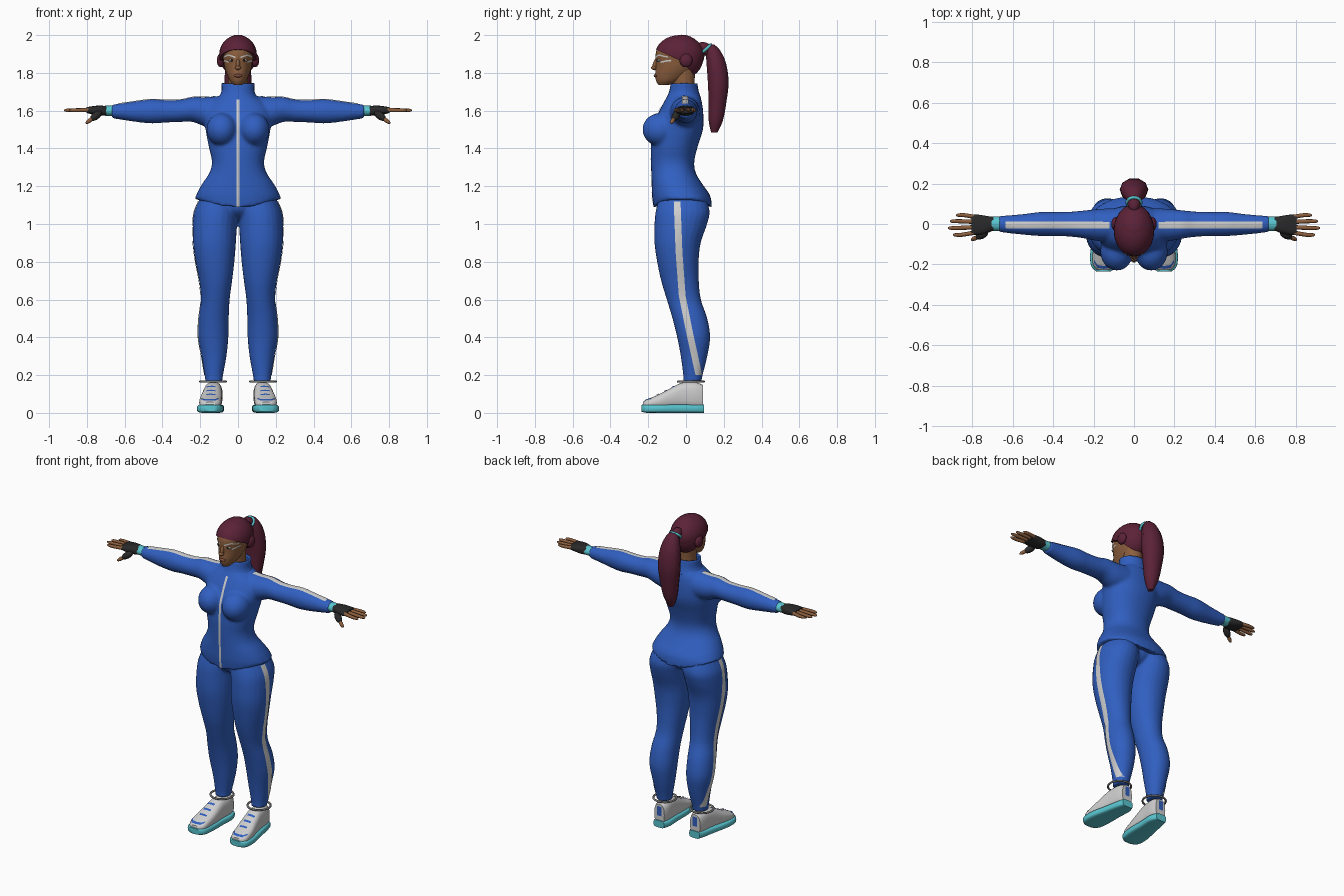
import bpy, bmesh, math
from mathutils import Vector, Matrix, Euler
from mathutils.bvhtree import BVHTree

cube = bpy.data.objects.get("Cube")
if cube:
    bpy.data.objects.remove(cube)


def material(name, r, g, b):
    m = bpy.data.materials.new(name)
    m.use_nodes = True
    m.diffuse_color = (r, g, b, 1)
    m.node_tree.nodes["Principled BSDF"].inputs["Base Color"].default_value = (r, g, b, 1)
    return m


BLUE = material("track_blue", .03, .115, .53)
WHITE = material("off_white", .62, .62, .62)
AQUA = material("turquoise", .1, .56, .63)
SKIN = material("brown_skin", .263, .114, .048)
LIP = material("lip_brown", .2, .07, .04)
HAIR = material("wine_hair", .105, .016, .038)
BLACK = material("glove_black", .022, .022, .022)
GREY = material("ring_grey", .2, .2, .2)


def smooth_rows(rows, sub):
    # Catmull-Rom interpolation between section rows
    out = []
    for i in range(len(rows) - 1):
        quad = [rows[max(i - 1, 0)], rows[i], rows[i + 1], rows[min(i + 2, len(rows) - 1)]]
        for k in range(sub):
            t = k / sub
            out.append([.5 * (2 * b + (c - a) * t + (2 * a - 5 * b + 4 * c - d) * t * t
                              + (3 * b - a - 3 * c + d) * t ** 3) for a, b, c, d in zip(*quad)])
    return out + [rows[-1]]


def loft(bm, rows, axis="z", side=1, n=24, power=2, sub=4, caps=True):
    # each row: position along axis, then min and max of the two cross directions
    rings = []
    for t, a0, a1, b0, b1 in smooth_rows(rows, sub):
        ring = []
        for k in range(n):
            w = 2 * math.pi * k / n
            c, s = (math.copysign(abs(f) ** (2 / power), f) for f in (math.cos(w), math.sin(w)))
            a, b = (a0 + a1) / 2 + c * (a1 - a0) / 2, (b0 + b1) / 2 + s * (b1 - b0) / 2
            x, y, z = {"z": (a, b, t), "x": (t, a, b), "y": (a, t, b)}[axis]
            ring.append(bm.verts.new((x * side, y, z)))
        rings.append(ring)
    for lo, hi in zip(rings, rings[1:]):
        for k in range(n):
            bm.faces.new((lo[k], lo[(k + 1) % n], hi[(k + 1) % n], hi[k]))
    if caps:
        bm.faces.new(rings[0])
        bm.faces.new(rings[-1])


def blob(bm, center, radii, rot=(0, 0, 0)):
    mat = Matrix.LocRotScale(Vector(center), Euler(rot), Vector(radii))
    return bmesh.ops.create_uvsphere(bm, u_segments=24, v_segments=16, radius=1, matrix=mat)


def finish(bm, name, mat, mirror=False, sharp=50):
    bmesh.ops.recalc_face_normals(bm, faces=bm.faces)
    me = bpy.data.meshes.new(name)
    bm.to_mesh(me)
    bm.free()
    me.materials.append(mat)
    me.shade_smooth()
    me.set_sharp_from_angle(angle=math.radians(sharp))
    ob = bpy.data.objects.new(name, me)
    bpy.context.scene.collection.objects.link(ob)
    if mirror:
        ob.modifiers.new("mirror", "MIRROR").use_mirror_merge = False
    return ob


def fuse(ob, size=.009, rounds=6):
    m = ob.modifiers.new("fuse", "REMESH")
    m.mode, m.voxel_size, m.use_smooth_shade = "VOXEL", size, True
    s = ob.modifiers.new("soften", "SMOOTH")
    s.factor, s.iterations = .5, rounds


def loft_part(name, mat, rows, axis="z", mirror=False, **kw):
    bm = bmesh.new()
    loft(bm, rows, axis, **kw)
    return finish(bm, name, mat, mirror)


def blob_part(name, mat, center, radii, rot=(0, 0, 0), mirror=False):
    bm = bmesh.new()
    blob(bm, center, radii, rot)
    return finish(bm, name, mat, mirror)


def ring_part(name, mat, center, radius, tube, rot=(0, 0, 0), mirror=False):
    bm = bmesh.new()
    rows = [[Vector((radius + tube * math.cos(v * math.pi / 4), 0, tube * math.sin(v * math.pi / 4)))
             for v in range(8)] for u in range(32)]
    place = Matrix.Translation(center) @ Euler(rot).to_matrix().to_4x4()
    vs = [[bm.verts.new(place @ (Matrix.Rotation(u * math.pi / 16, 4, "Z") @ p)) for p in row]
          for u, row in enumerate(rows)]
    for u in range(32):
        for v in range(8):
            w, q = (u + 1) % 32, (v + 1) % 8
            bm.faces.new((vs[u][v], vs[w][v], vs[w][q], vs[u][q]))
    return finish(bm, name, mat, mirror)


def ribbon(name, mat, target, path, half, ray, mirror=True, steps=10, lift=.0035):
    # thin strip laid onto the target's surface
    bpy.context.view_layer.update()
    tree = BVHTree.FromObject(target, bpy.context.evaluated_depsgraph_get())
    half, ray = Vector(half), Vector(ray)
    bm, last = bmesh.new(), None
    pts = [Vector(a).lerp(Vector(b), k / steps) for a, b in zip(path, path[1:]) for k in range(steps)]
    for p in pts + [Vector(path[-1])]:
        hits = [tree.ray_cast(p + half * f - ray, ray) for f in (-1, -.5, 0, .5, 1)]
        row = None
        if all(h[0] for h in hits):
            row = [bm.verts.new(h[0] - ray * lift) for h in hits]
            if last:
                for k in range(4):
                    bm.faces.new((last[k], last[k + 1], row[k + 1], row[k]))
        last = row
    return finish(bm, name, mat, mirror)


# Jacket: torso, chest and sleeves fused into one skin
bm = bmesh.new()
loft(bm, [(1.085, -.228, .228, -.172, .138), (1.15, -.222, .222, -.18, .128), (1.21, -.192, .192, -.182, .088),
          (1.27, -.152, .152, -.184, .052), (1.33, -.138, .138, -.186, .044), (1.41, -.155, .155, -.186, .062),
          (1.5, -.172, .172, -.175, .09), (1.58, -.18, .18, -.15, .092), (1.64, -.15, .15, -.12, .085),
          (1.675, -.1, .1, -.1, .075), (1.7, -.08, .08, -.085, .06)], n=32, power=2.2)
for v in bm.verts:
    if v.co.z < 1.15:
        v.co.z += .045 * min(1, abs(v.co.x) / .2) ** 2 * (1.15 - v.co.z) / .065
for s in (-1, 1):
    blob(bm, (s * .085, -.135, 1.5), (.082, .096, .088))
    loft(bm, [(.07, -.085, .08, 1.5, 1.68), (.17, -.085, .075, 1.515, 1.672), (.24, -.073, .068, 1.54, 1.672),
              (.3, -.064, .062, 1.54, 1.658), (.38, -.06, .06, 1.537, 1.656), (.46, -.06, .06, 1.532, 1.66),
              (.56, -.052, .048, 1.543, 1.647), (.668, -.04, .04, 1.56, 1.632)], "x", s)
jacket = finish(bm, "jacket", BLUE)
fuse(jacket)

# Trousers: two legs and the seat
bm = bmesh.new()
for s in (-1, 1):
    loft(bm, [(.165, .083, .173, -.016, .082), (.2, .079, .177, -.015, .088), (.3, .061, .193, -.028, .113),
              (.4, .051, .211, -.047, .128), (.5, .049, .208, -.072, .113), (.6, .044, .196, -.102, .079),
              (.7, .031, .206, -.132, .068), (.8, .019, .225, -.153, .067), (.9, .011, .238, -.167, .078),
              (1.0, .005, .239, -.167, .112), (1.07, 0, .231, -.16, .125), (1.15, .01, .195, -.14, .1)],
         side=s, power=2.1)
blob(bm, (0, -.025, 1.1), (.15, .12, .08))
trousers = finish(bm, "trousers", BLUE)
fuse(trousers, .008, 4)

# Collar and zip
collar = loft_part("collar", BLUE, [(1.665, -.105, .105, -.105, .08), (1.7, -.088, .088, -.09, .068),
                                    (1.745, -.088, .088, -.08, .06)], caps=False)
m = collar.modifiers.new("thickness", "SOLIDIFY")
m.thickness = .01
ribbon("zip", WHITE, jacket, [(0, 0, 1.09), (0, 0, 1.66)], (.007, 0, 0), (0, 1, 0), False, 50)

# White side stripes
ribbon("sleeve_stripe", WHITE, jacket, [(.12, -.006, 1.6), (.635, -.004, 1.6)], (0, .017, 0), (0, 0, -1), steps=40)
ribbon("leg_stripe", WHITE, trousers, [(0, -.047, 1.12), (0, -.037, .85), (0, -.02, .62), (0, .02, .42),
                                       (0, .068, .2)], (0, .018, 0), (-1, 0, 0), steps=14)

# Head, neck and face
head = loft_part("head", SKIN, [(1.736, -.022, .022, -.145, -.09), (1.757, -.042, .042, -.158, -.03),
                                (1.79, -.058, .058, -.163, .02), (1.83, -.071, .071, -.16, .06),
                                (1.87, -.078, .078, -.161, .075), (1.91, -.086, .086, -.159, .08),
                                (1.95, -.08, .08, -.14, .07), (1.98, -.05, .05, -.1, .03)], n=32)
loft_part("neck", SKIN, [(1.66, -.056, .056, -.065, .05), (1.74, -.052, .052, -.07, .045),
                         (1.82, -.055, .055, -.075, .05)])
blob_part("nose_bridge", SKIN, (0, -.16, 1.845), (.011, .016, .032), (-.25, 0, 0))
blob_part("nose_tip", SKIN, (0, -.17, 1.827), (.016, .015, .011))
blob_part("lips", LIP, (0, -.16, 1.785), (.023, .011, .009))
blob_part("eye", WHITE, (.033, -.143, 1.867), (.016, .01, .007), mirror=True)
blob_part("iris", BLACK, (.033, -.151, 1.867), (.006, .004, .006), mirror=True)
for name, path in (("brow_paint", [(.014, 0, 1.882), (.05, 0, 1.895), (.074, 0, 1.884)]),
                   ("lower_eye_paint", [(.05, 0, 1.856), (.074, 0, 1.866)])):
    ribbon(name, WHITE, head, path, (0, 0, .004), (0, 1, 0))

# Hair: crown and nape shells cut along the hairline
for name, center, radii, point, normal in (
        ("hair_crown", (0, -.033, 1.895), (.1, .131, .105), (0, -.16, 1.925), (0, .06, .13)),
        ("hair_nape", (0, -.022, 1.885), (.098, .115, .117), (0, -.03, 1.87), (0, .1, .09))):
    bm = bmesh.new()
    blob(bm, center, radii)
    cut = bmesh.ops.bisect_plane(bm, geom=bm.verts[:] + bm.edges[:] + bm.faces[:], plane_co=point,
                                 plane_no=normal, clear_inner=True)
    bmesh.ops.holes_fill(bm, edges=[e for e in bm.edges if e.is_boundary])
    finish(bm, name, HAIR)
blob_part("ear_hair", HAIR, (.092, .0, 1.866), (.02, .034, .036), mirror=True)

# Ponytail and its tie
blob_part("ponytail_root", HAIR, (0, .105, 1.925), (.032, .05, .032), (-.6, 0, 0))
loft_part("ponytail", HAIR, [(1.485, -.016, .016, .132, .168), (1.55, -.042, .042, .118, .198),
                             (1.65, -.06, .06, .117, .217), (1.75, -.071, .071, .113, .228),
                             (1.85, -.064, .064, .106, .215), (1.92, -.043, .043, .103, .182),
                             (1.95, -.018, .018, .11, .15)], n=10)
ring_part("hair_tie", AQUA, (0, .106, 1.926), .034, .008, (math.radians(42), 0, 0))

# Cuffs, gloves and fingers
loft_part("wrist_cuff", AQUA, [(.655, -.034, .036, 1.57, 1.628), (.705, -.034, .036, 1.573, 1.626)],
          "x", True, sub=1)
loft_part("glove", BLACK, [(.695, -.032, .034, 1.576, 1.624), (.73, -.046, .04, 1.573, 1.627),
                           (.77, -.054, .046, 1.58, 1.624), (.803, -.054, .046, 1.588, 1.618)],
          "x", True, power=2.6)
blob_part("glove_thumb", BLACK, (.752, -.053, 1.573), (.038, .02, .02), (0, .6, -.5), True)
blob_part("thumb", SKIN, (.785, -.07, 1.548), (.028, .011, .011), (0, .6, -.4), True)
for name, y, tip in (("index", -.043, .895), ("middle", -.016, .92), ("ring", .011, .91), ("little", .035, .88)):
    spread = y * .25
    loft_part(name + "_finger", SKIN,
              [(.79, y - .011, y + .011, 1.592, 1.615), (tip - .04, y + spread - .01, y + spread + .01, 1.592, 1.612),
               (tip - .01, y + spread - .008, y + spread + .008, 1.594, 1.61),
               (tip, y + spread - .003, y + spread + .003, 1.599, 1.605)], "x", True, n=12)

# Shoes with soles, laces, trims and ankle rings
shoe = loft_part("shoe", WHITE, [(-.228, .12, .18, .02, .058), (-.2, .095, .203, .02, .074), (-.14, .087, .204, .02, .1),
                                 (-.08, .084, .193, .02, .132), (-.02, .084, .182, .02, .16),
                                 (.05, .082, .173, .02, .162), (.09, .092, .163, .02, .148)], "y", True, power=2.7)
loft_part("sole", AQUA, [(-.235, .115, .185, .006, .043), (-.205, .088, .213, 0, .045), (-.13, .077, .215, 0, .045),
                         (-.03, .077, .194, 0, .045), (.05, .074, .178, 0, .045), (.096, .09, .164, 0, .045)],
          "y", True, power=4)
for i in range(3):
    y = -.15 + i * .04
    ribbon("lace_%d" % i, BLUE, shoe, [(.118, y, 0), (.168, y, 0)], (0, .006, 0), (0, 0, -1))
ribbon("toe_trim", BLUE, shoe, [(.104, -.19, 0), (.12, -.21, 0), (.15, -.215, 0), (.18, -.21, 0), (.197, -.185, 0)],
       (0, .007, 0), (0, 0, -1))
ribbon("heel_tab", BLUE, shoe, [(.127, 0, .075), (.127, 0, .135)], (.016, 0, 0), (0, -1, 0))
ring_part("ankle_ring", GREY, (.132, .026, .166), .068, .006, mirror=True)
